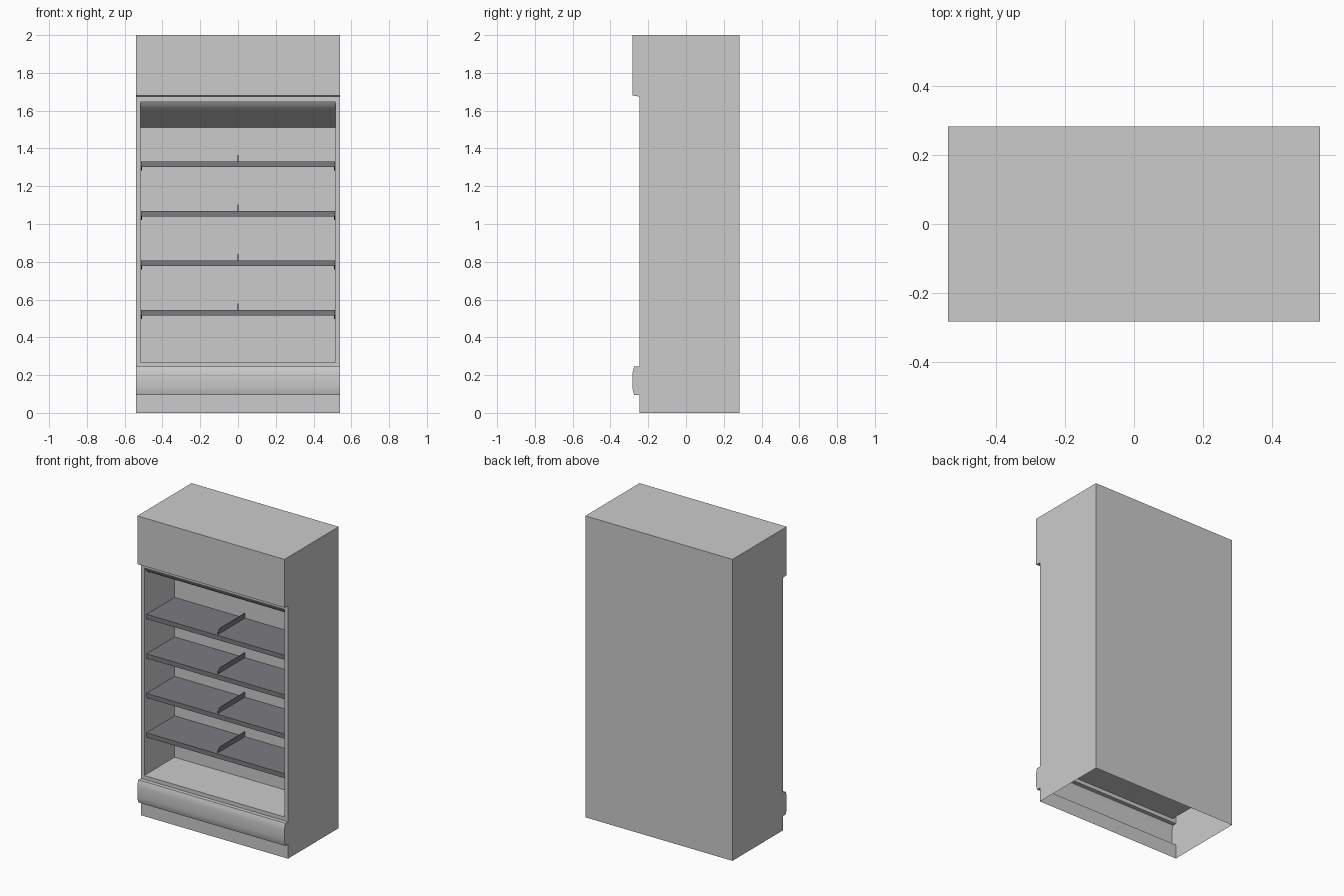
import bpy, bmesh, math

if "Cube" in bpy.data.objects:
    bpy.data.objects.remove(bpy.data.objects["Cube"])

W, D = 0.54, 0.284          # outer half width, half depth
FY, BY = -0.247, 0.07       # frame front plane, inner back wall
IW = 0.515                  # opening half width
Z0, Z1 = 0.27, 1.65         # opening bottom, top


def material(name, color):
    m = bpy.data.materials.new(name)
    m.diffuse_color = (*color, 1)
    m.use_nodes = True
    m.node_tree.nodes["Principled BSDF"].inputs["Base Color"].default_value = m.diffuse_color
    return m


def finish(name, bm, mat=None, angle=28):
    bmesh.ops.remove_doubles(bm, verts=bm.verts, dist=1e-5)
    bmesh.ops.recalc_face_normals(bm, faces=bm.faces)
    me = bpy.data.meshes.new(name)
    bm.to_mesh(me)
    bm.free()
    for p in me.polygons:
        p.use_smooth = True
    me.set_sharp_from_angle(angle=math.radians(angle))
    ob = bpy.data.objects.new(name, me)
    bpy.context.collection.objects.link(ob)
    if mat:
        me.materials.append(mat)
    return ob


def face(bm, pts):
    return bm.faces.new([bm.verts.new(p) for p in pts])


def sweep(bm, prof, x0, x1, skip=()):
    """Extrude a closed (y, z) profile along x with end caps; skip open strips."""
    n = len(prof)
    for i in range(n):
        if i in skip:
            continue
        (ya, za), (yb, zb) = prof[i], prof[(i + 1) % n]
        face(bm, [(x0, ya, za), (x1, ya, za), (x1, yb, zb), (x0, yb, zb)])
    for x in (x0, x1):
        face(bm, [(x, y, z) for y, z in prof])


# Cabinet shell: side profile with bumper and header, open underneath
bm = bmesh.new()
outer = [(FY, 0), (FY, 0.095), (-0.274, 0.095), (-0.281, 0.115), (-D, 0.14),
         (-D, 0.2), (-0.281, 0.225), (-0.274, 0.245), (FY, 0.245),
         (FY, 1.675), (-D, 1.68), (-D, 2), (D, 2), (D, 0)]
sweep(bm, outer, -W, W, skip=(8, 13))

# Front frame around the opening
ring_out = [(-W, FY, 0.245), (W, FY, 0.245), (W, FY, 1.675), (-W, FY, 1.675)]
ring_in = [(-IW, FY, Z0), (IW, FY, Z0), (IW, FY, Z1), (-IW, FY, Z1)]
for i in range(4):
    j = (i + 1) % 4
    face(bm, [ring_out[i], ring_out[j], ring_in[j], ring_in[i]])

# Inner compartment: floor, back wall, curved ceiling
inner = [(FY, Z0), (BY, Z0), (BY, 1.51), (-0.18, 1.596), (-0.21, 1.608),
         (-0.23, 1.624), (FY, Z1)]
sweep(bm, inner, -IW, IW, skip=(6,))
finish("cabinet_body", bm)

# Shelves with front lip, end brackets and centre divider
dark = material("shelf_dark_grey", (0.2, 0.2, 0.22))
for k in range(4):
    z = 0.545 + 0.262 * k
    bm = bmesh.new()
    sweep(bm, [(-0.225, z), (BY, z), (BY, z - 0.012), (-0.213, z - 0.012),
               (-0.213, z - 0.03), (-0.225, z - 0.03)], -IW + 0.001, IW - 0.001)
    finish(f"shelf_{k + 1}", bm, dark)

    bm = bmesh.new()
    bracket = [(-0.212, z - 0.012), (BY, z - 0.012), (BY, z - 0.047),
               (-0.15, z - 0.047), (-0.212, z - 0.03)]
    for s in (-1, 1):
        sweep(bm, bracket, s * (IW - 0.001), s * (IW - 0.006))
    finish(f"shelf_brackets_{k + 1}", bm, dark)

    bm = bmesh.new()
    sweep(bm, [(-0.21, z), (BY, z), (BY, z + 0.033), (-0.19, z + 0.033),
               (-0.21, z + 0.015)], -0.002, 0.002)
    finish(f"shelf_divider_{k + 1}", bm, dark)
